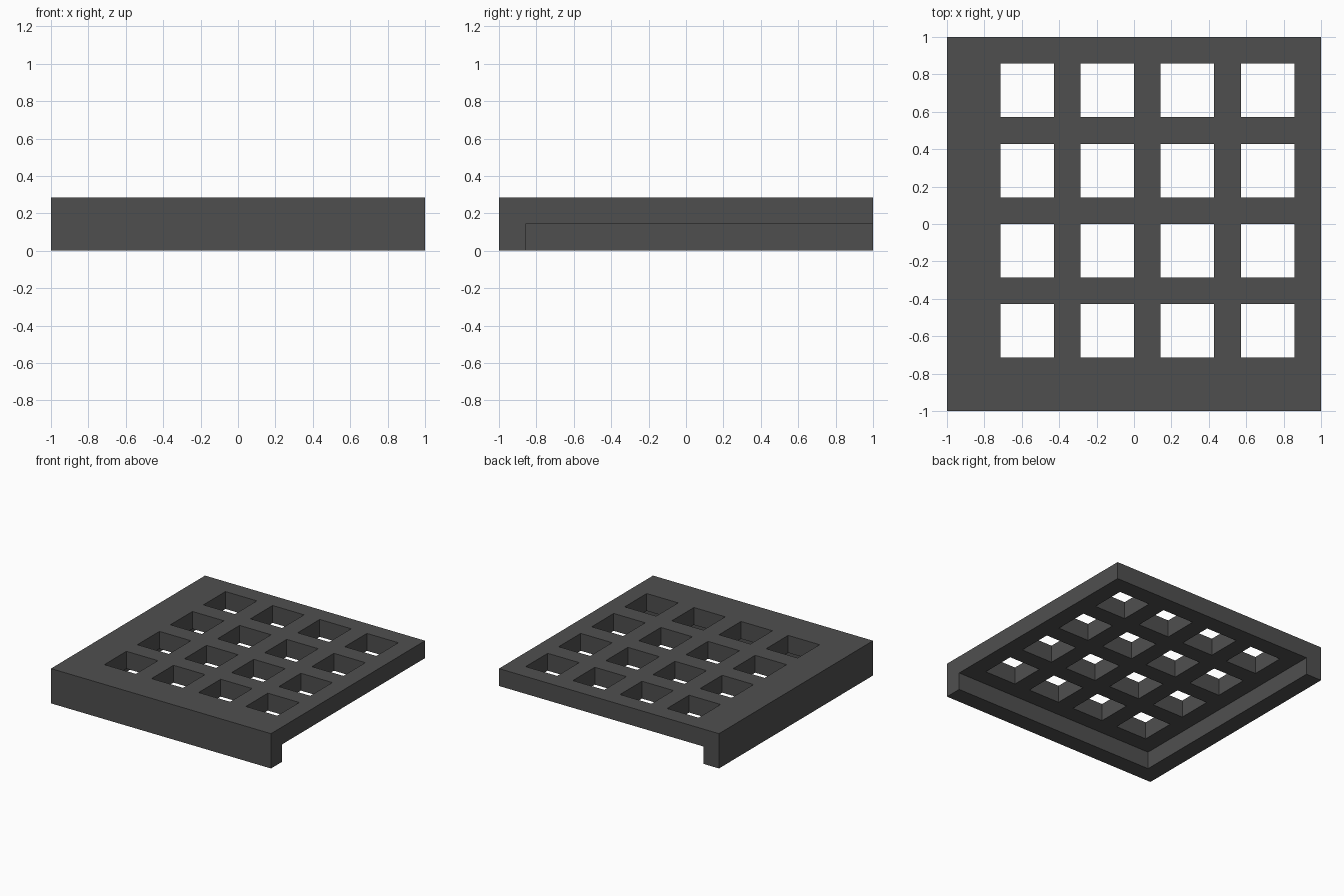
import bpy
import bmesh
from mathutils import Vector

if "Cube" in bpy.data.objects:
    bpy.data.objects.remove(bpy.data.objects["Cube"], do_unlink=True)

U = 1 / 7  # the whole part sits on a grid of 14 x 14 x 2 units

# Dark grey material
grey = bpy.data.materials.new("dark_grey")
grey.use_nodes = True
colour = (0.078, 0.078, 0.078, 1)
grey.diffuse_color = colour
grey.node_tree.nodes["Principled BSDF"].inputs["Base Color"].default_value = colour

# Cut lines in plan and in height
plan = [-7, -6, -5, -3, -2, 0, 1, 3, 4, 6, 7]
levels = [0, 1, 2]
holes = {2, 4, 6, 8}  # plan intervals crossed by the square openings


def solid(i, j, k):
    """Lip along the front and one side below, perforated slab above."""
    if not (0 <= i < 10 and 0 <= j < 10 and 0 <= k < 2):
        return False
    if k == 0:
        return i == 0 or j == 0
    return not (i in holes and j in holes)


# Grate: one watertight shell made from the exposed cell sides
bm = bmesh.new()
verts = {}


def vert(key):
    if key not in verts:
        i, j, k = key
        verts[key] = bm.verts.new(Vector((plan[i], plan[j], levels[k])) * U)
    return verts[key]


for i in range(10):
    for j in range(10):
        for k in range(2):
            if not solid(i, j, k):
                continue
            for axis in range(3):
                for side in (0, 1):
                    near = [i, j, k]
                    near[axis] += 2 * side - 1
                    if solid(*near):
                        continue
                    ring = []
                    for a, b in ((0, 0), (1, 0), (1, 1), (0, 1)):
                        corner = [i, j, k]
                        corner[axis] += side
                        corner[(axis + 1) % 3] += a
                        corner[(axis + 2) % 3] += b
                        ring.append(vert(tuple(corner)))
                    bm.faces.new(ring if side else ring[::-1])

mesh = bpy.data.meshes.new("grate_panel")
bm.to_mesh(mesh)
bm.free()
mesh.materials.append(grey)
grate = bpy.data.objects.new("grate_panel", mesh)
bpy.context.collection.objects.link(grate)
